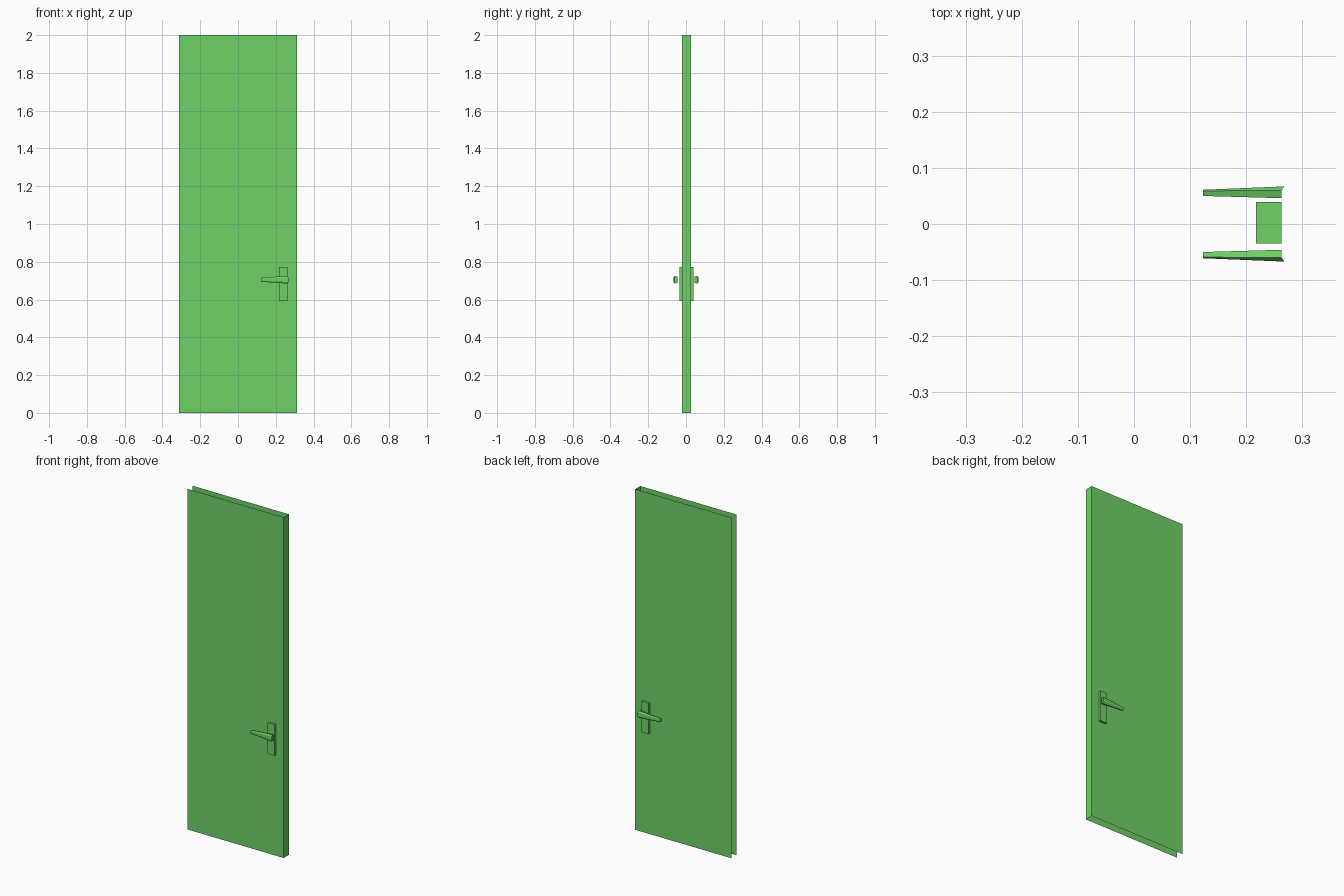
import bpy
import bmesh

default = bpy.data.objects.get("Cube")
if default:
    bpy.data.objects.remove(default, do_unlink=True)

# One flat green for everything
GREEN = (0.159, 0.638, 0.136, 1.0)
green = bpy.data.materials.new("green")
green.use_nodes = True
green.diffuse_color = GREEN
green.node_tree.nodes["Principled BSDF"].inputs["Base Color"].default_value = GREEN


def add_object(name, bm):
    mesh = bpy.data.meshes.new(name)
    bm.to_mesh(mesh)
    bm.free()
    mesh.materials.append(green)
    obj = bpy.data.objects.new(name, mesh)
    bpy.context.collection.objects.link(obj)


def box(bm, low, high):
    cube = bmesh.ops.create_cube(bm, size=1)
    for v in cube["verts"]:
        for i in range(3):
            v.co[i] = (low[i] + high[i]) / 2 + v.co[i] * (high[i] - low[i])


# Door skin: front, back and latch edge only, open at top, bottom and hinge side
bm = bmesh.new()
box(bm, (-0.312, -0.0215, 0), (0.312, 0.0255, 2))
bm.normal_update()
open_sides = [f for f in bm.faces if abs(f.normal.z) > 0.9 or f.normal.x < -0.9]
bmesh.ops.delete(bm, geom=open_sides, context="FACES")
add_object("door_panel", bm)

# Lock plate running through the door
bm = bmesh.new()
box(bm, (0.217, -0.035, 0.592), (0.263, 0.039, 0.773))
add_object("lock_plate", bm)


# Tapered lever with bevelled edges and a wide end that slants out
def lever(name, side):
    bm = bmesh.new()
    # Half section: (x, distance from door, half height) at the tip and the wide end
    tip = [(0.123, 0.050, 0.0080), (0.123, 0.059, 0.0105), (0.123, 0.061, 0.006)]
    end = [(0.263, 0.046, 0.0160), (0.263, 0.060, 0.0210), (0.268, 0.067, 0.012)]
    rings = []
    for half in (tip, end):
        section = half + [(x, d, -h) for x, d, h in reversed(half)]
        rings.append([bm.verts.new((x, side * d, 0.705 + h)) for x, d, h in section])
    a, b = rings
    for i in range(len(a)):
        j = (i + 1) % len(a)
        bm.faces.new((a[i], a[j], b[j], b[i]))
    bm.faces.new(a)
    # The wide end folds along its middle
    bm.faces.new((b[0], b[1], b[4], b[5]))
    bm.faces.new((b[1], b[2], b[3], b[4]))
    bmesh.ops.recalc_face_normals(bm, faces=bm.faces)
    add_object(name, bm)


lever("front_lever", -1)
lever("back_lever", 1)
